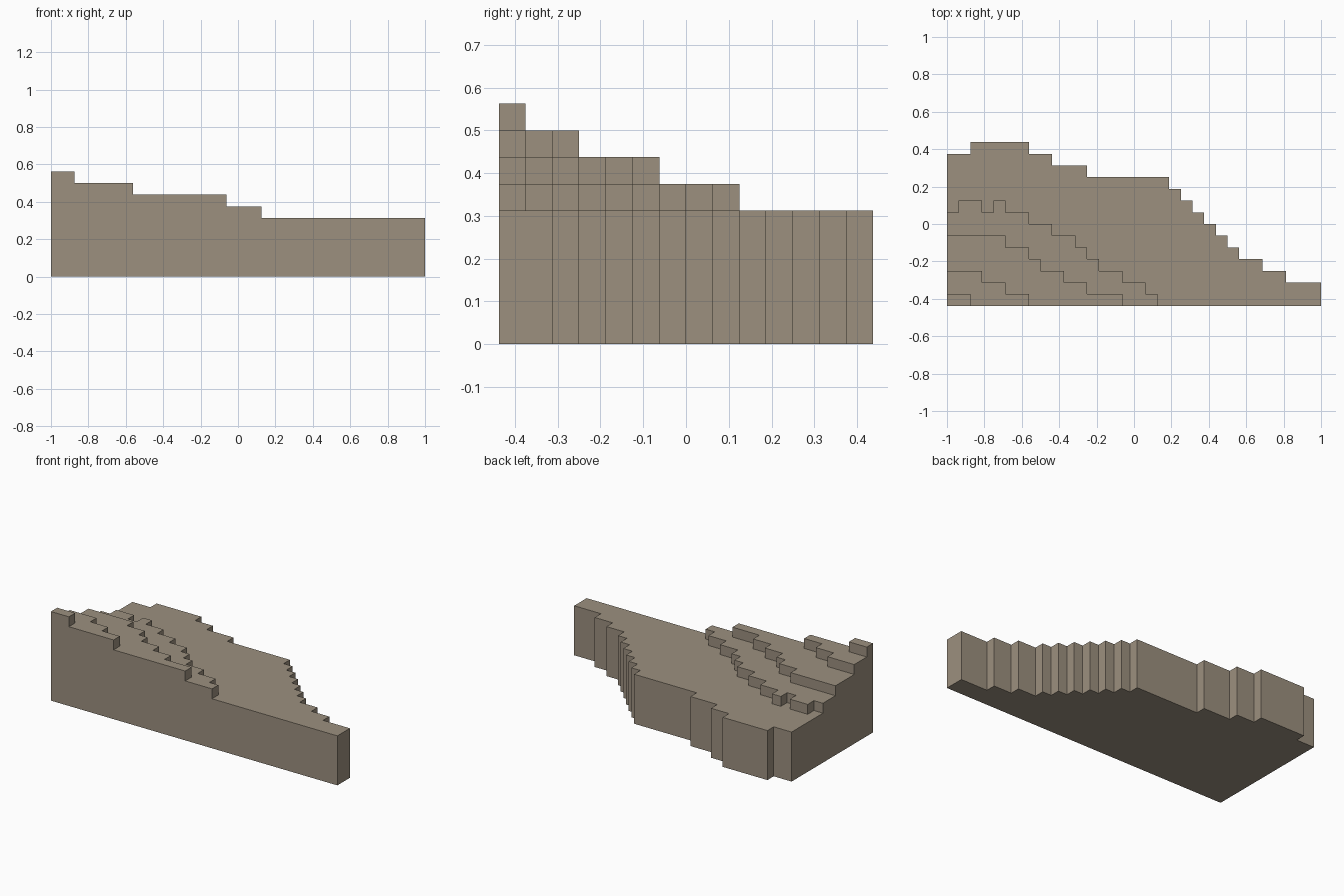
import bpy
import bmesh
from mathutils import Vector

if "Cube" in bpy.data.objects:
    bpy.data.objects.remove(bpy.data.objects["Cube"], do_unlink=True)

STEP = 1 / 16            # size of one terrace step
ORIGIN = Vector((-1, -7 * STEP, 0))
BASE_HEIGHT = 5          # steps in the bottom slab

# Each terrace lists the spans of steps (start, end) in each row, front to back
slab = [[(0, end)] for end in (32, 32, 29, 27, 25, 24, 23, 22, 21, 20, 19, 12, 9)] + [[(2, 7)]]
low = [[(0, end)] for end in (18, 17, 15, 13, 12, 11, 9, 7)] + [[(1, 3), (4, 5)]]
middle = [[(0, end)] for end in (15, 12, 10, 8, 7, 5)]
high = [[(0, end)] for end in (7, 5, 3)]
summit = [[(0, 2)]]
levels = [slab] * BASE_HEIGHT + [low, middle, high, summit]

solid = {(x, y, z)
         for z, rows in enumerate(levels)
         for y, spans in enumerate(rows)
         for start, end in spans
         for x in range(start, end)}


def outer_faces(bm):
    """Skin the terraces with only the faces that are exposed."""
    corners = {}

    def corner(p):
        key = tuple(p)
        if key not in corners:
            corners[key] = bm.verts.new(ORIGIN + Vector(key) * STEP)
        return corners[key]

    for cell in solid:
        for axis in range(3):
            for side in (0, 1):
                beside = list(cell)
                beside[axis] += 2 * side - 1
                if tuple(beside) in solid:
                    continue
                u, v = (axis + 1) % 3, (axis + 2) % 3
                loop = []
                for du, dv in ((0, 0), (1, 0), (1, 1), (0, 1)):
                    p = list(cell)
                    p[axis] += side
                    p[u] += du
                    p[v] += dv
                    loop.append(corner(p))
                bm.faces.new(loop if side else loop[::-1])


# Stone colour
stone = bpy.data.materials.new("warm_grey_stone")
stone.use_nodes = True
colour = (0.332, 0.279, 0.212, 1)
stone.diffuse_color = colour
stone.node_tree.nodes["Principled BSDF"].inputs["Base Color"].default_value = colour

# Terraced hillside, with coplanar steps merged into clean flat faces
bm = bmesh.new()
outer_faces(bm)
bmesh.ops.dissolve_limit(bm, angle_limit=0.01, verts=bm.verts[:], edges=bm.edges[:])
mesh = bpy.data.meshes.new("terraced_hillside")
bm.to_mesh(mesh)
bm.free()
mesh.materials.append(stone)
hillside = bpy.data.objects.new("terraced_hillside", mesh)
bpy.context.collection.objects.link(hillside)
